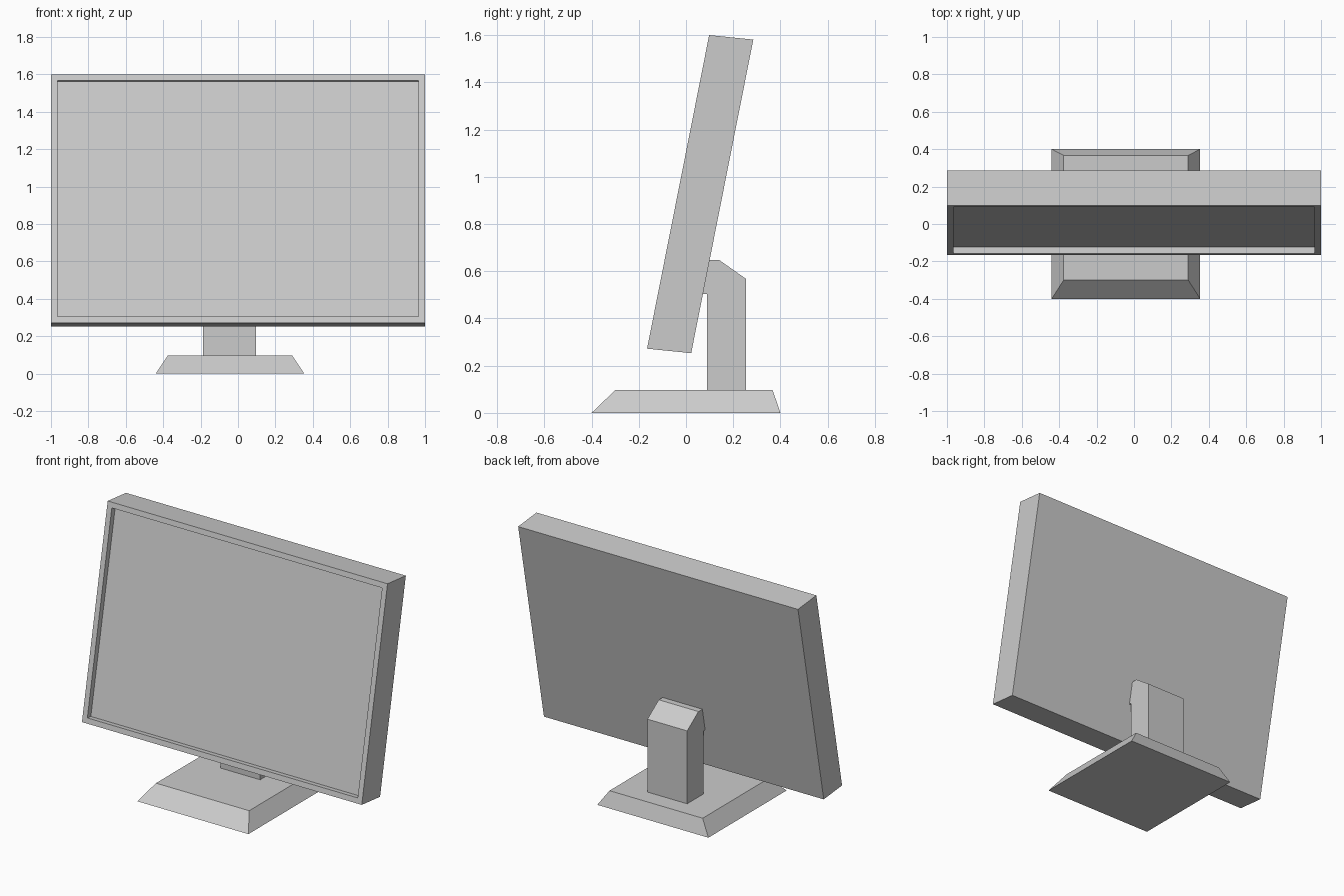
import bpy, bmesh
from mathutils import Vector

if "Cube" in bpy.data.objects:
    bpy.data.objects.remove(bpy.data.objects["Cube"])


def add_object(name, bm):
    bmesh.ops.recalc_face_normals(bm, faces=bm.faces)
    mesh = bpy.data.meshes.new(name)
    bm.to_mesh(mesh)
    bm.free()
    obj = bpy.data.objects.new(name, mesh)
    bpy.context.collection.objects.link(obj)
    return obj


def extrude_profile(profile, x0, x1):
    """Sweep a (y, z) side profile along x."""
    bm = bmesh.new()
    face = bm.faces.new([bm.verts.new((x0, y, z)) for y, z in profile])
    moved = bmesh.ops.extrude_face_region(bm, geom=[face], use_keep_orig=True)["geom"]
    bmesh.ops.translate(bm, vec=(x1 - x0, 0, 0),
                        verts=[v for v in moved if isinstance(v, bmesh.types.BMVert)])
    bmesh.ops.recalc_face_normals(bm, faces=bm.faces)
    return bm


# Tilted display housing with a recessed screen
bm = extrude_profile([(-0.165, 0.272), (0.022, 0.253), (0.285, 1.581), (0.098, 1.6)], -1, 1)
front = min(bm.faces, key=lambda f: f.normal.y)
bmesh.ops.inset_region(bm, faces=[front], thickness=0.034, use_even_offset=True)
screen = bmesh.ops.extrude_discrete_faces(bm, faces=[front])["faces"][0]
bmesh.ops.translate(bm, vec=Vector((0, 0.036, -0.004)), verts=screen.verts)
add_object("display_panel", bm)

# Neck with a sloped top and a lip that meets the back of the panel
bm = extrude_profile([(0.088, 0.095), (0.255, 0.095), (0.255, 0.567), (0.14, 0.648),
                      (0.1, 0.648), (0.071, 0.503), (0.088, 0.503)], -0.187, 0.097)
add_object("stand_neck", bm)

# Foot: block tapered towards its top
bm = bmesh.new()
bottom = [(-0.44, -0.4), (0.354, -0.4), (0.354, 0.4), (-0.44, 0.4)]
top = [(-0.376, -0.3), (0.29, -0.3), (0.29, 0.367), (-0.376, 0.367)]
low = [bm.verts.new((x, y, 0)) for x, y in bottom]
high = [bm.verts.new((x, y, 0.096)) for x, y in top]
bm.faces.new(low)
bm.faces.new(high)
for i in range(4):
    j = (i + 1) % 4
    bm.faces.new((low[i], low[j], high[j], high[i]))
add_object("stand_foot", bm)
